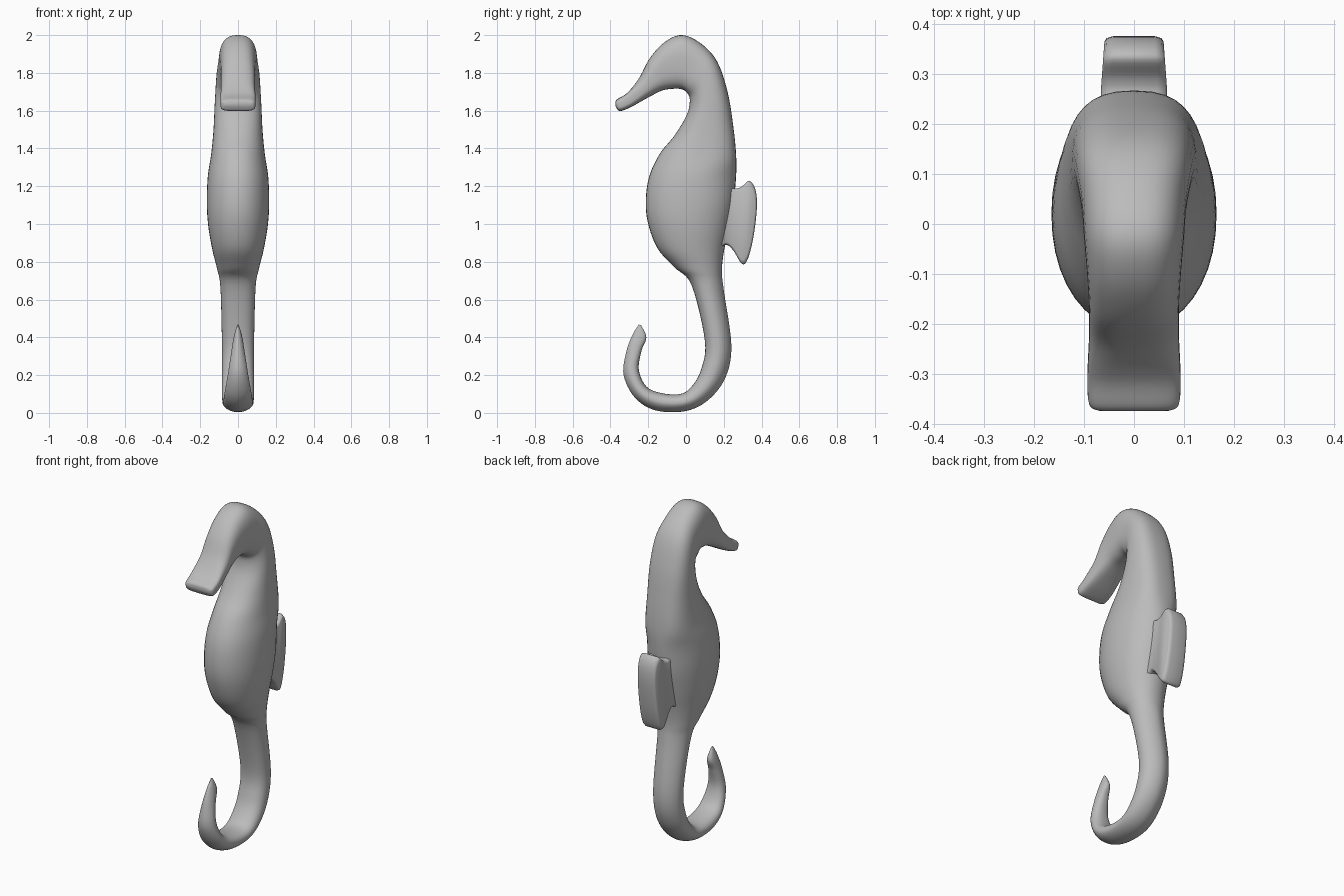
import bpy
import bmesh
from math import cos, sin, pi, copysign
from mathutils import Vector

SIDES = 40
STEPS = 6

cube = bpy.data.objects.get("Cube")
if cube:
    bpy.data.objects.remove(cube)

grey = bpy.data.materials.new("plain grey")
grey.use_nodes = True
colour = (0.5, 0.5, 0.5, 1)
grey.diffuse_color = colour
grey.node_tree.nodes["Principled BSDF"].inputs["Base Color"].default_value = colour


def finish(bm, name, angle):
    """Turn a bmesh into a smooth shaded object."""
    bmesh.ops.recalc_face_normals(bm, faces=bm.faces)
    mesh = bpy.data.meshes.new(name)
    bm.to_mesh(mesh)
    bm.free()
    mesh.materials.append(grey)
    obj = bpy.data.objects.new(name, mesh)
    bpy.context.collection.objects.link(obj)
    bpy.ops.object.select_all(action="DESELECT")
    obj.select_set(True)
    bpy.context.view_layer.objects.active = obj
    bpy.ops.object.shade_smooth_by_angle(angle=angle)
    return obj


def spline(keys):
    """Smooth curve through key vectors of any size."""
    pts = [keys[0]] + keys + [keys[-1]]
    out = []
    for a, b, c, d in zip(pts, pts[1:], pts[2:], pts[3:]):
        for i in range(STEPS):
            t = i / STEPS
            out.append(0.5 * (2 * b + (c - a) * t + (2 * a - 5 * b + 4 * c - d) * t * t
                              + (3 * b - a - 3 * c + d) * t ** 3))
    return out + [keys[-1]]


def rounded(value, power):
    return copysign(abs(value) ** (2 / power), value)


# Cross-sections: inner y, inner z, outer y, outer z, half width
head = [
    (-.372, 1.622, -.374, 1.642, .07), (-.35, 1.598, -.365, 1.66, .09),
    (-.29, 1.62, -.31, 1.695, .093), (-.2, 1.67, -.25, 1.77, .09),
    (-.13, 1.705, -.19, 1.88, .09), (-.08, 1.715, -.11, 1.965, .094),
    (-.03, 1.715, -.02, 2, .1), (0, 1.7, .08, 1.955, .105)]
trunk = [
    (.02, 1.66, .165, 1.86, .115), (.005, 1.58, .22, 1.7, .123),
    (-.06, 1.47, .25, 1.52, .13), (-.14, 1.37, .265, 1.37, .142),
    (-.195, 1.25, .265, 1.25, .16), (-.213, 1.12, .25, 1.1, .165),
    (-.2, 1, .225, .97, .157), (-.15, .87, .2, .85, .135),
    (-.06, .77, .19, .75, .11)]
tail = [
    (.03, .675, .2, .65, .093), (.1, .38, .24, .36, .085),
    (.08, .23, .21, .19, .085), (.03, .14, .12, .07, .085),
    (-.03, .1, 0, .01, .082), (-.13, .105, -.16, .013, .078),
    (-.21, .14, -.27, .08, .07), (-.25, .23, -.33, .2, .052),
    (-.235, .33, -.317, .32, .035), (-.21, .4, -.285, .41, .022),
    (-.238, .464, -.25, .468, .004)]

# Squareness of the inner and outer half: snout, neck, belly, tail
shape = [(4, 4)] * 3 + [(3, 2.6)] * 5 + [(2.1, 2.8)] * 4 + [(2.1, 2.1)] * 5 + [(2.4, 1.8)] * 11
sections = [Vector(s + p) for s, p in zip(head + trunk + tail, shape)]

# Body, lofted from snout to tail tip
bm = bmesh.new()
rings = []
for iy, iz, oy, oz, width, inner_power, outer_power in spline(sections):
    inner, outer = Vector((0, iy, iz)), Vector((0, oy, oz))
    ring = []
    for k in range(SIDES):
        a = 2 * pi * k / SIDES
        power = outer_power if cos(a) > 0 else inner_power
        p = (inner + outer) / 2 + (outer - inner) / 2 * rounded(cos(a), power)
        p.x = width * rounded(sin(a), power)
        ring.append(bm.verts.new(p))
    rings.append(ring)
for r, s in zip(rings, rings[1:]):
    for k in range(SIDES):
        n = (k + 1) % SIDES
        bm.faces.new((r[k], r[n], s[n], s[k]))
bm.faces.new(rings[0])
bm.faces.new(rings[-1])
finish(bm, "body", pi / 3)

# Back fin, a thick rounded plate
outline = [(.16, 1.22), (.25, 1.19), (.29, 1.195), (.335, 1.228), (.368, 1.18), (.375, 1.08),
           (.355, .92), (.325, .81), (.295, .79), (.25, .86), (.21, .89), (.16, .86)]
edge = spline([Vector(p) for p in outline])
bm = bmesh.new()
layers = []
# each layer: sideways position and inset towards the fin's middle
for x, inset in ((-.06, .1), (-.056, .04), (-.042, 0), (.042, 0), (.056, .04), (.06, .1)):
    layer = []
    for p in edge:
        q = p.lerp(Vector((.27, 1.03)), inset)
        taper = 1.1 - 1.2 * max(0, q.x - .27)
        layer.append(bm.verts.new((x * taper, q.x, q.y)))
    layers.append(layer)
count = len(edge)
for r, s in zip(layers, layers[1:]):
    for k in range(count):
        n = (k + 1) % count
        bm.faces.new((r[k], r[n], s[n], s[k]))
bm.faces.new(layers[0])
bm.faces.new(layers[-1])
finish(bm, "back_fin", pi / 3)
